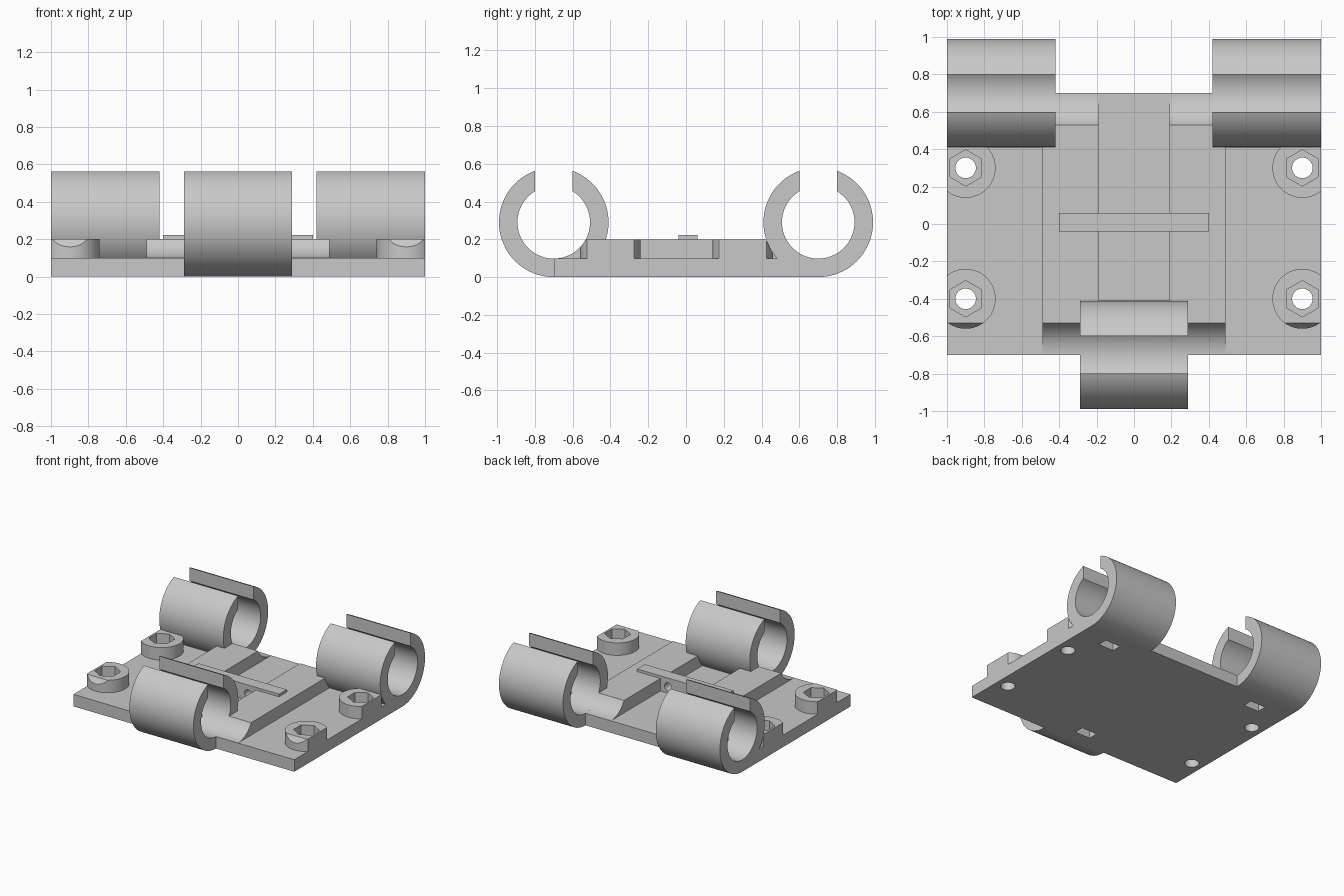
import bpy, bmesh, math

old = bpy.data.objects.get("Cube")
if old:
    bpy.data.objects.remove(old, do_unlink=True)

grey = bpy.data.materials.new("light_grey")
grey.use_nodes = True
COLOUR = (0.58, 0.58, 0.58, 1)
grey.diffuse_color = COLOUR
grey.node_tree.nodes["Principled BSDF"].inputs["Base Color"].default_value = COLOUR

PLATE = 0.098          # plate thickness
TOP = 0.2              # top of raised parts
OUTER, INNER = 0.29, 0.192
ROD_Y = 0.7
SLOT = 0.1             # half width of the clip opening


def prism(name, points, height, place):
    """Extrude a 2D outline; place maps (u, v, w) to a position."""
    bm = bmesh.new()
    low = [bm.verts.new(place(u, v, 0)) for u, v in points]
    high = [bm.verts.new(place(u, v, height)) for u, v in points]
    bm.faces.new(low)
    bm.faces.new(high)
    for i in range(len(low)):
        j = (i + 1) % len(low)
        bm.faces.new((low[i], low[j], high[j], high[i]))
    bmesh.ops.recalc_face_normals(bm, faces=bm.faces)
    mesh = bpy.data.meshes.new(name)
    bm.to_mesh(mesh)
    bm.free()
    mesh.materials.append(grey)
    ob = bpy.data.objects.new(name, mesh)
    bpy.context.collection.objects.link(ob)
    return ob


def box(name, x0, x1, y0, y1, z0, z1):
    outline = [(x0, y0), (x1, y0), (x1, y1), (x0, y1)]
    return prism(name, outline, z1 - z0, lambda u, v, w: (u, v, z0 + w))


def circle(r, n, start=0.0):
    return [(r * math.cos(start + math.tau * i / n),
             r * math.sin(start + math.tau * i / n)) for i in range(n)]


def post(name, x, y, z0, z1, r, n=48, start=0.0):
    return prism(name, circle(r, n, start), z1 - z0,
                 lambda u, v, w: (x + u, y + v, z0 + w))


def rod(y):
    return prism("rod_cutter", circle(INNER, 96), 2.4,
                 lambda u, v, w: (w - 1.2, y + u, OUTER + v))


def cut(ob, *cutters):
    """Subtract each cutter, then remove it."""
    bpy.context.view_layer.objects.active = ob
    for c in cutters:
        c.hide_render = True
        mod = ob.modifiers.new("cut", "BOOLEAN")
        mod.operation = "DIFFERENCE"
        mod.solver = "EXACT"
        mod.object = c
        bpy.ops.object.modifier_apply(modifier=mod.name)
        bpy.data.objects.remove(c, do_unlink=True)


def smooth(ob):
    bpy.ops.object.select_all(action="DESELECT")
    ob.select_set(True)
    bpy.context.view_layer.objects.active = ob
    bpy.ops.object.shade_smooth_by_angle(angle=math.radians(30))


# Clips: name, start x, end x, rod side
clips = [("front_clip", -0.29, 0.29, -1),
         ("back_left_clip", 0.42, 1.0, 1),
         ("back_right_clip", -1.0, -0.42, 1)]


def tie_slot(x0, x1, side):
    mid = (x0 + x1) / 2
    ya, yb = sorted((side * 0.52, side * 0.6))
    return box("tie_slot_cutter", mid - 0.07, mid + 0.07, ya, yb, -0.1, 0.16)


def arc(r, n=72):
    a = math.acos(SLOT / r)
    sweep = -(math.tau - (math.pi - 2 * a))
    return [(r * math.cos(a + sweep * i / n), r * math.sin(a + sweep * i / n))
            for i in range(n + 1)]


# Base plate with screw holes and tie slots
screws = [(sx * 0.9, y) for sx in (-1, 1) for y in (0.3, -0.4)]
plate = box("base_plate", -1, 1, -ROD_Y, ROD_Y, 0, PLATE)
cut(plate, *[post("hole_cutter", x, y, -0.1, 0.3, 0.055) for x, y in screws])
cut(plate, *[tie_slot(x0, x1, s) for _, x0, x1, s in clips])
smooth(plate)

# Open-topped round clips
for name, x0, x1, side in clips:
    outline = arc(OUTER) + arc(INNER)[::-1]
    clip = prism(name, outline, x1 - x0,
                 lambda u, v, w: (x0 + w, side * ROD_Y + u, OUTER + v))
    cut(clip, tie_slot(x0, x1, side))
    smooth(clip)

# Screw bosses with hexagonal nut pockets, trimmed at the plate edge
for x, y in screws:
    s = 1 if x > 0 else -1
    name = ("front" if y < 0 else "back") + ("_left" if s > 0 else "_right")
    boss = post(name + "_screw_boss", x, y, PLATE, TOP, 0.16, 64)
    xa, xb = sorted((s, s * 1.3))
    cutters = [box("edge_cutter", xa, xb, -1, 1, 0, 0.4),
               post("nut_cutter", x, y, 0, 0.4, 0.097, 6, math.pi / 2)]
    if y < 0:
        cutters.append(rod(-ROD_Y))
    cut(boss, *cutters)
    smooth(boss)

# Raised rails either side of the central channel, hollowed by the rods
for s, name in ((1, "left_rail"), (-1, "right_rail")):
    xa, xb = sorted((s * 0.19, s * 0.49))
    rail = box(name, xa, xb, -ROD_Y, ROD_Y, PLATE, TOP)
    cut(rail, rod(-ROD_Y), rod(ROD_Y))
    smooth(rail)

# Cross wall in the channel with a small round hole
wall = box("cross_wall", -0.19, 0.19, -0.04, 0.06, PLATE, TOP)
cut(wall, prism("wire_cutter", circle(0.033, 32), 0.4,
                lambda u, v, w: (0.12 + u, w - 0.2, 0.15 + v)))
smooth(wall)

# Thin bar across the top
box("cross_bar", -0.4, 0.4, -0.04, 0.06, TOP, 0.222)
